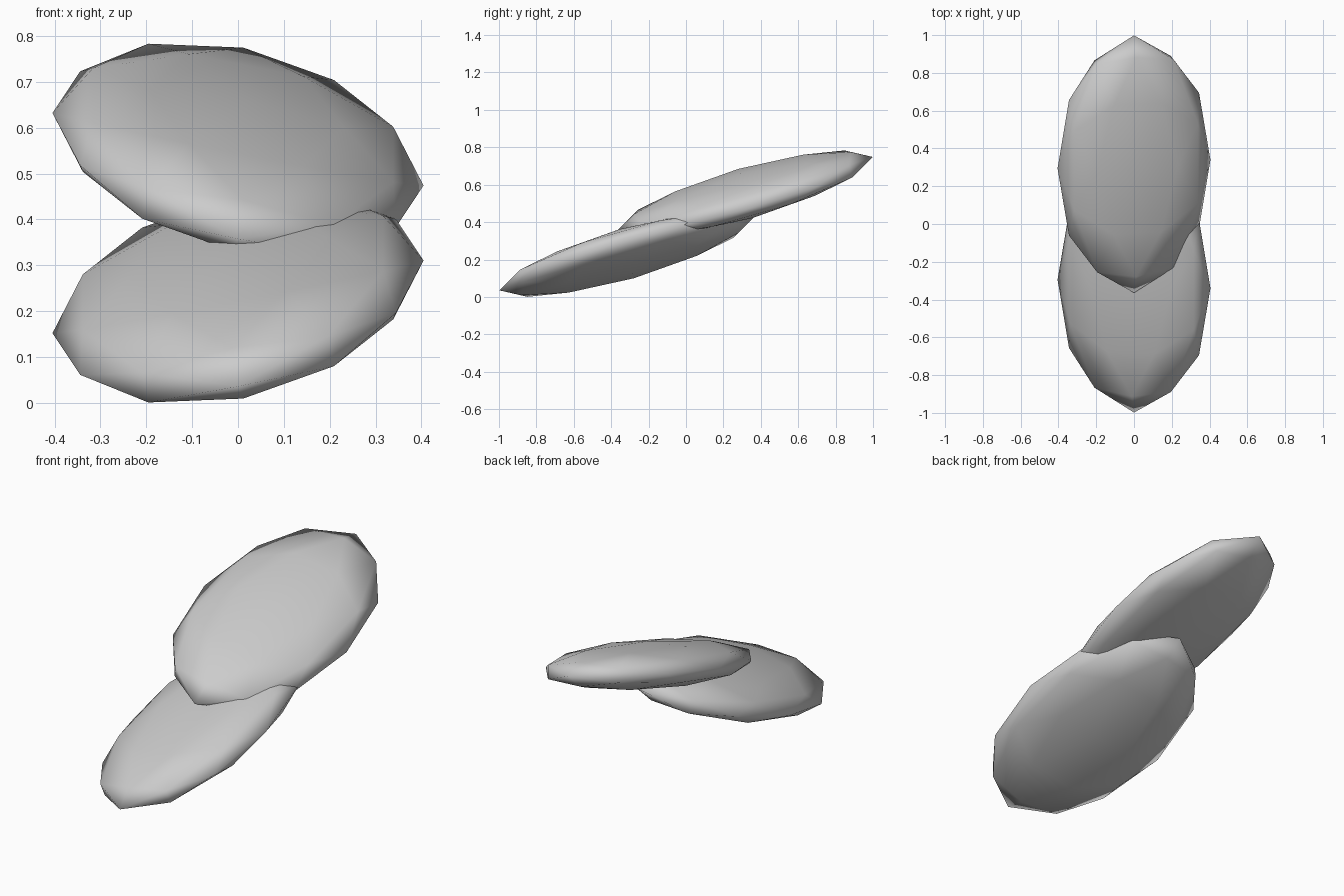
import bpy, bmesh, math
from mathutils import Matrix

if "Cube" in bpy.data.objects:
    bpy.data.objects.remove(bpy.data.objects["Cube"])

stone = bpy.data.materials.new("light_grey")
stone.diffuse_color = (0.6, 0.6, 0.6, 1)
stone.use_nodes = True
stone.node_tree.nodes["Principled BSDF"].inputs["Base Color"].default_value = stone.diffuse_color

HALF_SIZE = (0.413, 0.709, 0.112)
PITCH = math.radians(16)
ROLL = math.radians(11.5)


def pebble(name, centre, roll):
    """Flattened low-poly ball, rolled sideways and then pitched up to the back."""
    bm = bmesh.new()
    bmesh.ops.create_icosphere(bm, subdivisions=2, radius=1)
    # turn the ball so that a vertex lies at each end of its length and width
    align = Matrix.Rotation(-math.atan(2 / (1 + math.sqrt(5))), 4, 'Y')
    shape = (Matrix.Translation(centre) @ Matrix.Rotation(PITCH, 4, 'X')
             @ Matrix.Rotation(roll, 4, 'Y') @ Matrix.Diagonal((*HALF_SIZE, 1)) @ align)
    bm.transform(shape)
    bmesh.ops.recalc_face_normals(bm, faces=bm.faces[:])
    for f in bm.faces:
        f.smooth = True
    mesh = bpy.data.meshes.new(name)
    bm.to_mesh(mesh)
    bm.free()
    mesh.materials.append(stone)
    bpy.context.collection.objects.link(bpy.data.objects.new(name, mesh))


# two overlapping flat pads, rolled in opposite directions
pebble("lower_pad", (0, -0.317, 0.231), -ROLL)
pebble("upper_pad", (0, 0.317, 0.553), ROLL)
